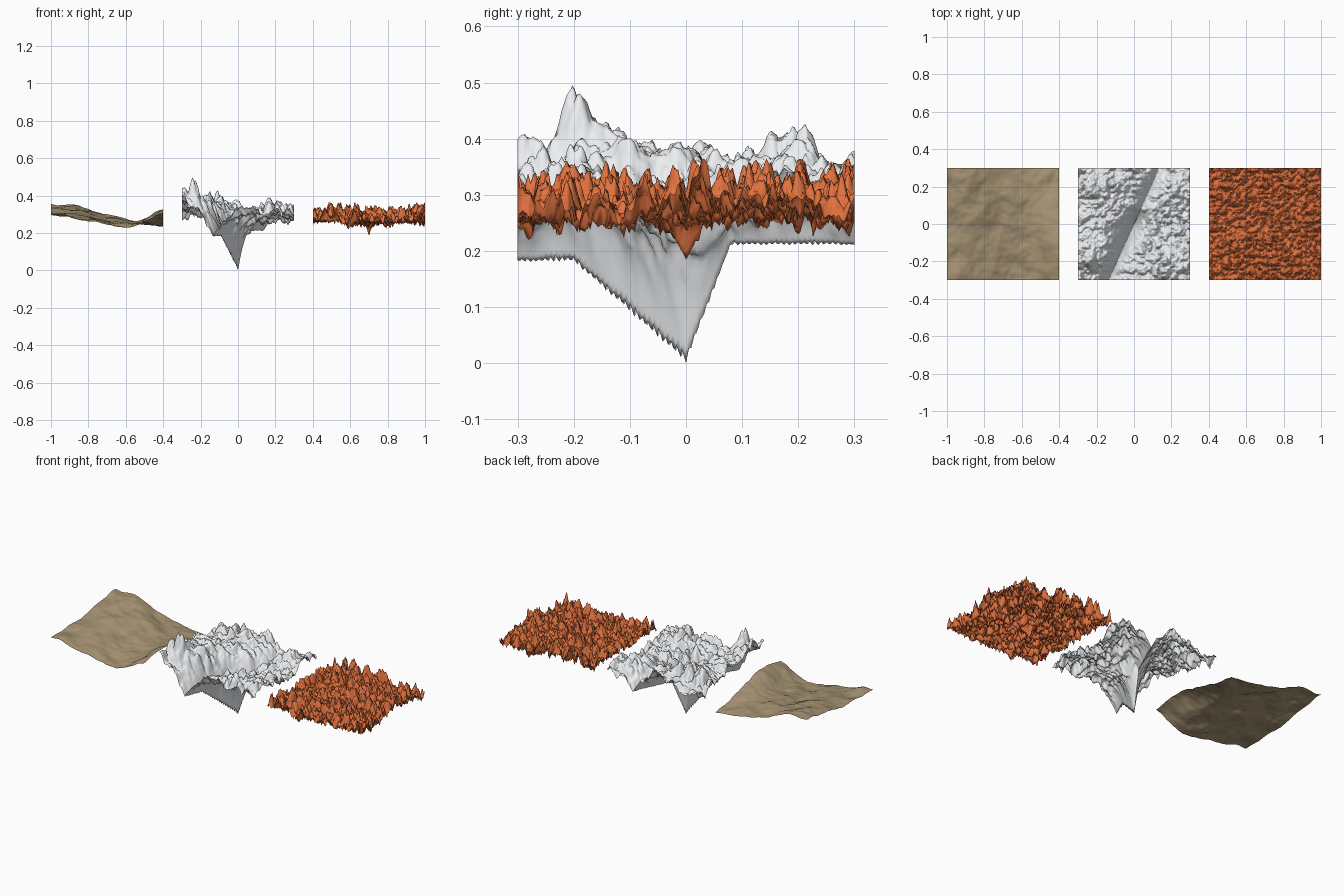
import bpy, bmesh, math
from mathutils import noise, Vector

if "Cube" in bpy.data.objects:
    bpy.data.objects.remove(bpy.data.objects["Cube"])

HALF = 0.3
SEGMENTS = 130

# coarse heights, rows run front to back, columns left to right
BROWN = [[.30, .275, .245, .235, .31],
         [.305, .29, .26, .25, .325],
         [.31, .31, .275, .27, .30],
         [.335, .33, .29, .265, .26],
         [.355, .345, .28, .25, .235]]
WHITE = [[.37, .34, .29, .31, .32, .32, .29],
         [.41, .43, .37, .33, .34, .36, .34],
         [.40, .42, .39, .34, .29, .31, .30],
         [.37, .39, .38, .34, .30, .28, .27],
         [.34, .36, .36, .34, .31, .33, .29],
         [.32, .37, .38, .35, .34, .37, .33],
         [.27, .30, .34, .36, .32, .28, .31]]
ORANGE = [[.29, .28, .28, .28, .29],
          [.29, .30, .28, .29, .26],
          [.29, .29, .29, .28, .31],
          [.29, .30, .30, .28, .30],
          [.28, .29, .29, .28, .27]]


def spline(values, t):
    """Catmull-Rom through evenly spaced values, t from 0 to 1."""
    last = len(values) - 1
    i = min(int(t * last), last - 1)
    f = t * last - i
    a, b = values[max(i - 1, 0)], values[i]
    c, d = values[i + 1], values[min(i + 2, last)]
    return b + 0.5 * f * (c - a + f * (2*a - 5*b + 4*c - d + f * (3*(b - c) + d - a)))


def base(table, x, y):
    u, v = (min(max((k + HALF) / (2 * HALF), 0), 1) for k in (x, y))
    return spline([spline(row, u) for row in table], v)


def fractal(x, y, freq, octaves, ridged, gain=0.5):
    total, amp = 0.0, 1.0
    for _ in range(octaves):
        n = noise.noise(Vector((x * freq, y * freq, 0)))
        total += amp * (abs(n) - 0.2 if ridged else n)
        freq *= 2
        amp *= gain
    return total


def brown_height(x, y):
    return base(BROWN, x, y) + 0.014 * fractal(x, y, 9, 3, False, 0.4)


def white_height(x, y):
    h = base(WHITE, x, y) + 0.085 * fractal(x, y, 15, 4, True)
    # tall summit
    h += 0.06 * math.exp(-math.hypot(x + 0.245, y + 0.2) / 0.03)
    # diagonal ravine that falls into a sharp central pit
    floor = 0.18 * min(1, -y / 0.2) if y < 0 else 0.21 * min(1, y / 0.08)
    w = math.exp(-abs(x - 0.45 * y) / 0.06)
    floor += (1 - w) * 0.02
    return min(max(h + (floor - h) * w, 0), 0.497)


def orange_height(x, y):
    h = base(ORANGE, x, y) + 0.10 * fractal(x, y, 22, 4, True, 0.55)
    # shallow ravine and small central pit
    h -= 0.035 * math.exp(-abs(x - 0.4 * y) / 0.025)
    w = math.exp(-math.hypot(x, y) / 0.025)
    return min(max(h + (0.185 - h) * w, 0.185), 0.365)


def terrain(name, centre_x, height, color):
    bm = bmesh.new()
    bmesh.ops.create_grid(bm, x_segments=SEGMENTS, y_segments=SEGMENTS, size=HALF)
    for v in bm.verts:
        v.co.z = height(v.co.x, v.co.y)
    for f in bm.faces:
        f.smooth = True
    mesh = bpy.data.meshes.new(name)
    bm.to_mesh(mesh)
    bm.free()
    mat = bpy.data.materials.new(name + "_material")
    mat.diffuse_color = color
    mat.use_nodes = True
    mat.node_tree.nodes["Principled BSDF"].inputs["Base Color"].default_value = mat.diffuse_color
    mesh.materials.append(mat)
    obj = bpy.data.objects.new(name, mesh)
    obj.location.x = centre_x
    bpy.context.collection.objects.link(obj)


# three terrain tiles side by side
terrain("rolling_hills", -0.7, brown_height, (0.38, 0.29, 0.17, 1))
terrain("snowy_mountains", 0.0, white_height, (0.84, 0.86, 0.88, 1))
terrain("red_canyon", 0.7, orange_height, (0.76, 0.17, 0.05, 1))
